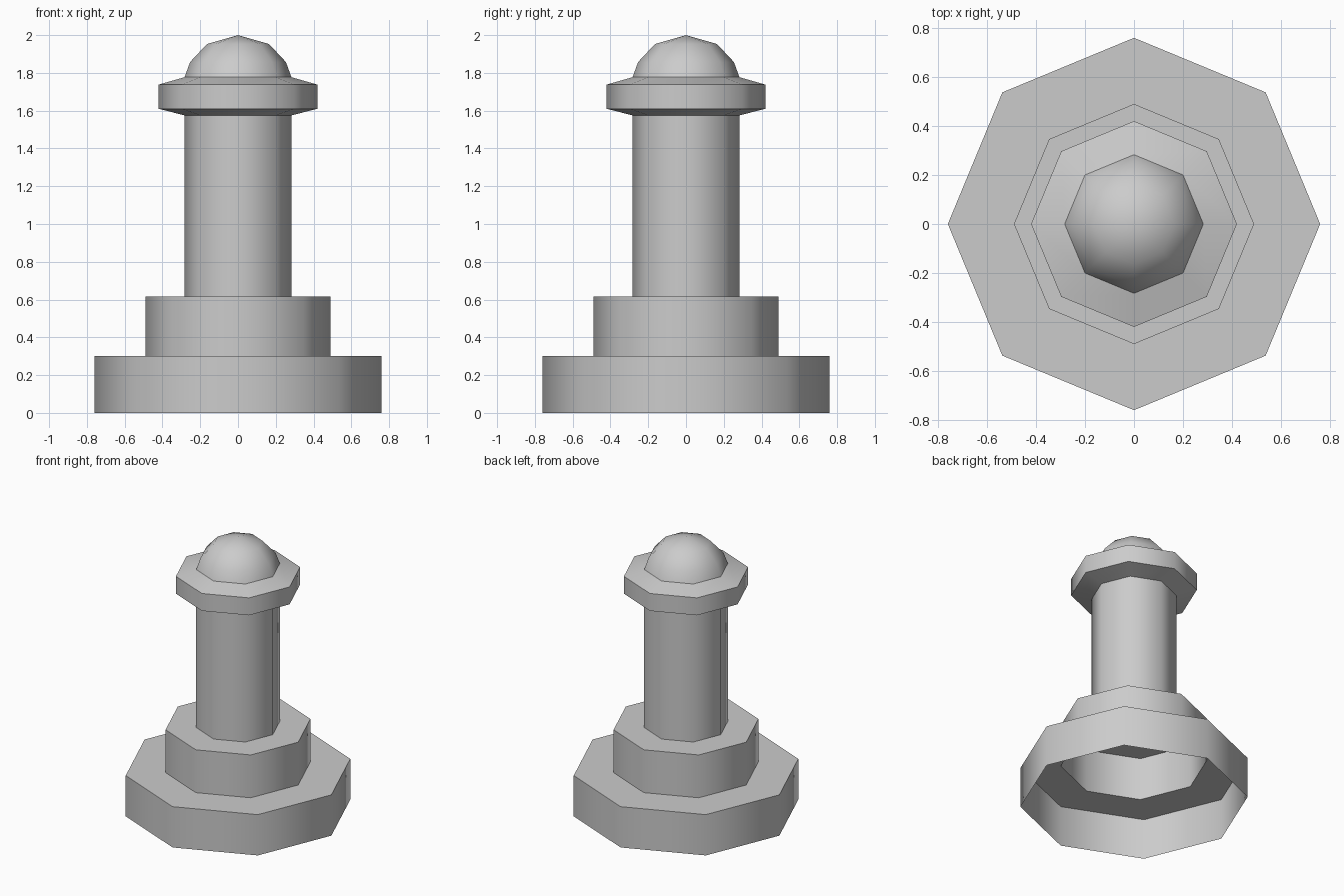
import bpy, bmesh, math

if "Cube" in bpy.data.objects:
    bpy.data.objects.remove(bpy.data.objects["Cube"])

SIDES = 8


def lathe(name, profile):
    """Revolve (radius, z) points into an open eight-sided shell."""
    bm = bmesh.new()
    rings = []
    for r, z in profile:
        if r == 0:
            rings.append([bm.verts.new((0, 0, z))] * SIDES)
        else:
            rings.append([bm.verts.new((r * math.cos(math.tau * i / SIDES),
                                        r * math.sin(math.tau * i / SIDES), z))
                          for i in range(SIDES)])
    for low, high in zip(rings, rings[1:]):
        for i in range(SIDES):
            j = (i + 1) % SIDES
            corners = [low[i], low[j], high[j], high[i]]
            bm.faces.new(list(dict.fromkeys(corners)))
    mesh = bpy.data.meshes.new(name)
    bm.to_mesh(mesh)
    bm.free()
    obj = bpy.data.objects.new(name, mesh)
    bpy.context.collection.objects.link(obj)
    bpy.ops.object.select_all(action='DESELECT')
    obj.select_set(True)
    bpy.context.view_layer.objects.active = obj
    bpy.ops.object.shade_smooth_by_angle(angle=math.radians(60))
    return obj


# Hollow stepped foot, open underneath
lathe("base", [(0.76, 0), (0.76, 0.30), (0.49, 0.30)])
lathe("step", [(0.49, 0.30), (0.49, 0.615), (0.283, 0.615)])
# Column and the flared ring around its top
lathe("shaft", [(0.283, 0.615), (0.283, 1.575)])
lathe("collar", [(0.283, 1.575), (0.42, 1.61), (0.42, 1.738), (0.283, 1.777)])
# Rounded cap
lathe("dome", [(0.283, 1.777), (0.254, 1.857), (0.164, 1.953), (0, 2.0)])
